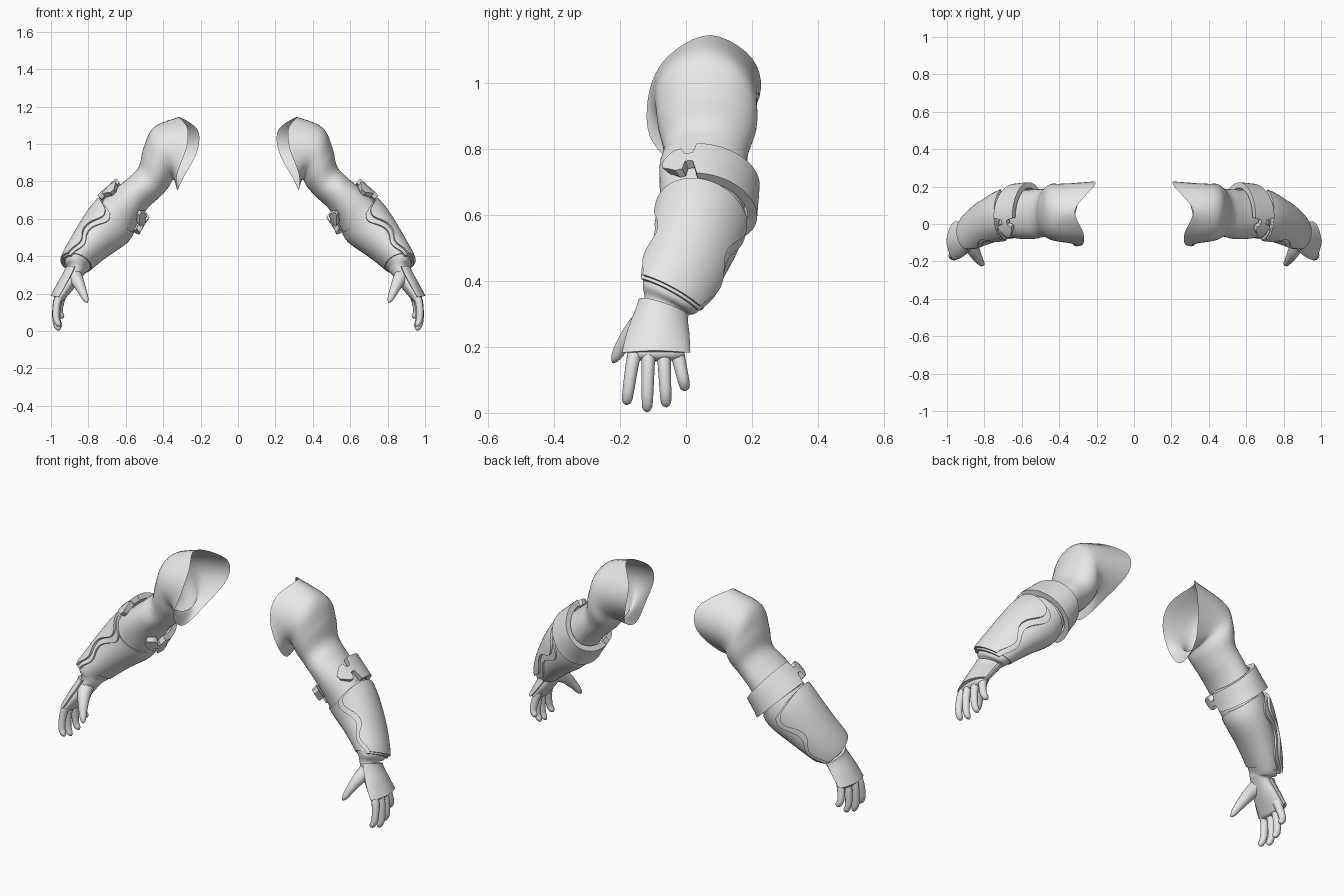
import bpy, bmesh
from math import sin, cos, pi, radians
from mathutils import Vector

if "Cube" in bpy.data.objects:
    bpy.data.objects.remove(bpy.data.objects["Cube"])

grey = bpy.data.materials.new("plain_grey")
grey.use_nodes = True
grey.diffuse_color = (0.8, 0.8, 0.8, 1)
grey.node_tree.nodes["Principled BSDF"].inputs["Base Color"].default_value = (0.8, 0.8, 0.8, 1)

# Open shoulder rim: top, front, underside, back
RIM = [Vector(p) for p in [(.315, .075, 1.145), (.27, -.05, 1.085), (.275, -.11, .98), (.325, -.11, .84),
                           (.325, -.02, .755), (.295, .12, .815), (.22, .222, .955), (.215, .2, 1.075)]]

# Arm sections: outer x, z, inner x, z, front y, back y, front-to-back tilt
ARM = [(.45, 1.09, .345, .81, -.095, .215, 0),
       (.505, .98, .37, .77, -.085, .215, 0),
       (.53, .88, .42, .715, -.068, .19, 0),
       (.585, .82, .48, .66, -.08, .185, .01),
       (.66, .755, .535, .58, -.08, .18, .02),
       (.765, .65, .59, .485, -.075, .165, .03),
       (.865, .49, .70, .41, -.1, .105, .04),
       (.925, .37, .80, .335, -.13, .035, .045),
       (.908, .33, .82, .308, -.127, -.008, .02),
       (.95, .25, .872, .235, -.16, -.006, .008),
       (.985, .185, .925, .172, -.178, -.004, 0)]
LAST = len(ARM)


def spline(a, b, c, d, f):
    return b + (c - a) * (f / 2) + (a * 2 - b * 5 + c * 4 - d) * (f * f / 2) \
        + (b * 3 - a - c * 3 + d) * (f ** 3 / 2)


def ring(i, ang):
    i = max(0, min(LAST, i))
    if i == 0:
        s = (ang / (2 * pi)) % 1 * 8
        k = int(s)
        return spline(*[RIM[(k + j) % 8] for j in (-1, 0, 1, 2)], s - k)
    ox, oz, ix, iz, yf, yb, tilt = ARM[i - 1]
    mid = Vector((ox + ix, yf + yb, oz + iz)) / 2
    return mid + Vector((ox - ix, 0, oz - iz)) * (cos(ang) / 2) + Vector((0, (yf - yb) / 2, tilt)) * sin(ang)


def surface(t, ang, lift=0):
    """Point on the arm: t runs along it, ang around it (0 outer, 90 front)."""
    k = min(int(t), LAST - 1)
    at = lambda a: spline(*[ring(k + j, a) for j in (-1, 0, 1, 2)], t - k)
    p = at(ang)
    return p + (p - at(ang + pi)).normalized() * lift if lift else p


def finish(name, bm, sharp=40):
    bmesh.ops.recalc_face_normals(bm, faces=bm.faces)
    mesh = bpy.data.meshes.new(name)
    bm.to_mesh(mesh)
    bm.free()
    mesh.materials.append(grey)
    obj = bpy.data.objects.new(name, mesh)
    bpy.context.collection.objects.link(obj)
    bpy.ops.object.select_all(action='DESELECT')
    obj.select_set(True)
    bpy.context.view_layer.objects.active = obj
    bpy.ops.object.shade_smooth_by_angle(angle=radians(sharp))
    obj.modifiers.new("both_sides", 'MIRROR').use_mirror_merge = False


def skin(bm, rows, closed=False):
    rows = [[bm.verts.new(p) for p in r] for r in rows]
    for a, b in zip(rows, rows[1:]):
        for j in range(len(a) if closed else len(a) - 1):
            k = (j + 1) % len(a)
            bm.faces.new((a[j], a[k], b[k], b[j]))
    return rows


def plate(name, place, lift, thick, nu=24, nv=24):
    """Solid plate hugging the arm; place(u, v) gives (t, angle in degrees)."""
    bm = bmesh.new()
    sides = []
    for h in (lift, lift - thick):
        sides.append(skin(bm, [[surface(t, radians(a), h) for t, a in
                                (place(i / nu, j / nv) for j in range(nv + 1))] for i in range(nu + 1)]))
    # Walls between outer and inner faces
    edge = lambda g: g[0] + [r[-1] for r in g[1:]] + g[-1][-2::-1] + [r[0] for r in g[-2:0:-1]]
    o, n = edge(sides[0]), edge(sides[1])
    for j in range(len(o)):
        k = (j + 1) % len(o)
        bm.faces.new((o[j], o[k], n[k], n[j]))
    finish(name, bm)


def tube(name, path, radii):
    """Rounded tapering digit through four points."""
    path = [Vector(p) for p in path]
    full = [path[0] * 2 - path[1]] + path + [path[-1] * 2 - path[-2]]
    rows, steps = [], 20
    for i in range(steps + 1):
        f = i / steps
        s = f * (len(path) - 1)
        k = min(int(s), len(path) - 2)
        p, q = spline(*full[k:k + 4], s - k), spline(*full[k:k + 4], s - k + .01)
        d = (q - p).normalized()
        side = d.cross(Vector((0, 1, 0))).normalized()
        r = radii[0] + (radii[1] - radii[0]) * f
        r *= max(.05, 1 - max(0, (f - .85) / .15) ** 2) ** .5
        rows.append([p + side * (r * cos(a)) + d.cross(side) * (r * sin(a))
                     for a in (j * pi / 6 for j in range(12))])
    bm = bmesh.new()
    rings = skin(bm, rows, True)
    bm.faces.new(rings[-1])
    bm.faces.new(rings[0])
    finish(name, bm, 80)


# Arm and palm in one loft, open at the shoulder
bm = bmesh.new()
N = 40
rows = skin(bm, [[surface(i / 6, j * 2 * pi / N) for j in range(N)] for i in range(LAST * 6 + 1)], True)
tip = sum((v.co for v in rows[-1]), Vector()) / N
last = rows[-1]
for shrink, drop in ((.85, .012), (.5, .02)):
    new = [bm.verts.new(tip + (v.co - tip) * shrink + Vector((.002, 0, -drop))) for v in rows[-1]]
    for j in range(N):
        k = (j + 1) % N
        bm.faces.new((last[j], last[k], new[k], new[j]))
    last = new
bm.faces.new(last)
finish("arm", bm, 60)

# Glove sleeve over the forearm, dipping at the inside of the elbow
plate("forearm_sleeve", lambda u, v: ((5.5 + .4 * max(0, sin(2 * pi * v))) * (1 - u) + 7.85 * u, 360 * v),
      .006, .01, 20, 40)


# Two-layer forearm guard with wavy edges
def guard(reach, end):
    def place(u, v):
        half = reach + 12 * sin(u * 3.4 * pi + .3) * (1 - .3 * u)
        a = (2 * v - 1) * half
        top = 5.68 + .2 * (2 * v - 1) ** 2
        return top + (end - top) * u, a
    return place


plate("guard_under_layer", guard(76, 8.03), .016, .014, 40)
plate("guard_top_layer", guard(61, 7.93), .028, .016, 40)


# Elbow strap: slanted, wide round the back, with a neck and pointed wing at both ends
def strap(u, v):
    a = 46 - 272 * u
    d = min(a + 226, 46 - a)
    if d < 26:
        w = .1 + .25 * min(1, d / 16)
    elif d < 37:
        w = .13
    else:
        w = .5
    return 5.2 - .5 * u + w * (2 * v - 1), a


plate("elbow_strap", strap, .04, .03, 68, 8)

# Hand plate over the back of the hand, with rounded lower edge
plate("hand_plate", lambda u, v: (9.0 + 2 * u - .1 * u * (2 * v - 1) ** 4, (2 * v - 1) * (80 + 2 * u)),
      .018, .02, 16, 20)

# Fingers and thumb
for name, y0, y1, z1, dx in (("index_finger", -.15, -.181, .025, 0), ("middle_finger", -.112, -.118, .003, .002),
                             ("ring_finger", -.07, -.06, .018, -.006), ("little_finger", -.031, -.002, .07, -.018)):
    mid = lambda f: y0 + (y1 - y0) * f
    tube(name, [(.945 + dx / 2, y0, .2), (.968 + dx, mid(.4), .15), (.972 + dx, mid(.8), .05 + z1 * .7),
                (.952 + dx, y1, z1)], (.0225, .015))
tube("thumb", [(.878, -.09, .3), (.856, -.145, .262), (.831, -.188, .21), (.806, -.222, .152)], (.044, .013))
